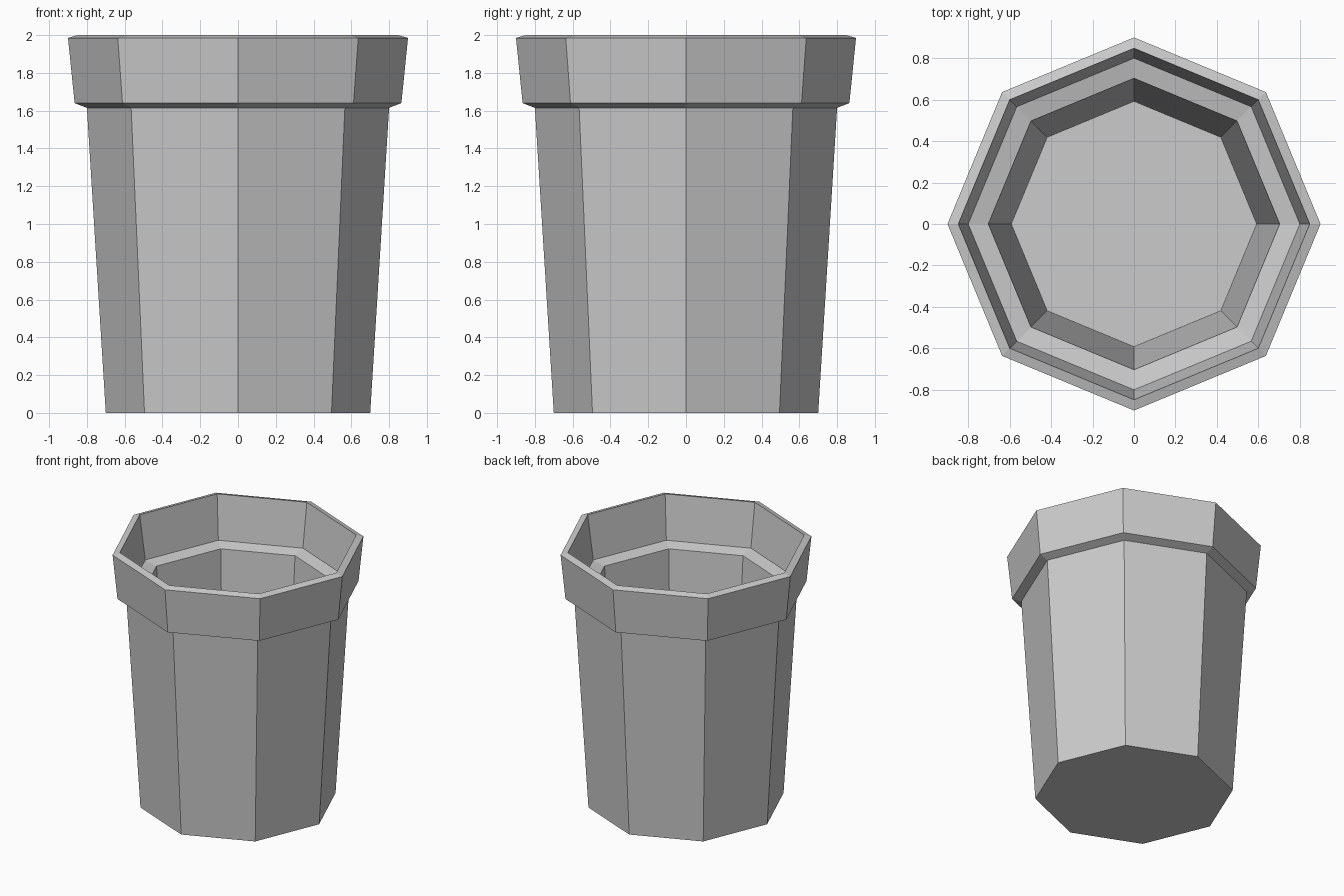
import bpy, bmesh
from math import cos, sin, pi

if "Cube" in bpy.data.objects:
    bpy.data.objects.remove(bpy.data.objects["Cube"])

SIDES = 8

# Wall profile (radius, z): outside from base to rim, then inside down to the floor
PROFILE = [(0.70, 0.0), (0.80, 1.615), (0.865, 1.64), (0.90, 1.985),
           (0.848, 2.0), (0.80, 1.66), (0.703, 1.638), (0.592, 0.10)]


def ring(bm, r, z):
    return [bm.verts.new((r * cos(2 * pi * i / SIDES), r * sin(2 * pi * i / SIDES), z))
            for i in range(SIDES)]


# Eight-sided pot with flared lip and hollow inside
bm = bmesh.new()
rings = [ring(bm, r, z) for r, z in PROFILE]
for a, b in zip(rings, rings[1:]):
    for i in range(SIDES):
        j = (i + 1) % SIDES
        bm.faces.new((a[i], a[j], b[j], b[i]))

# Underside and inner floor
bm.faces.new(rings[0][::-1])
bm.faces.new(rings[-1])
bmesh.ops.recalc_face_normals(bm, faces=bm.faces)

mesh = bpy.data.meshes.new("flower_pot")
bm.to_mesh(mesh)
bm.free()
pot = bpy.data.objects.new("flower_pot", mesh)
bpy.context.collection.objects.link(pot)
